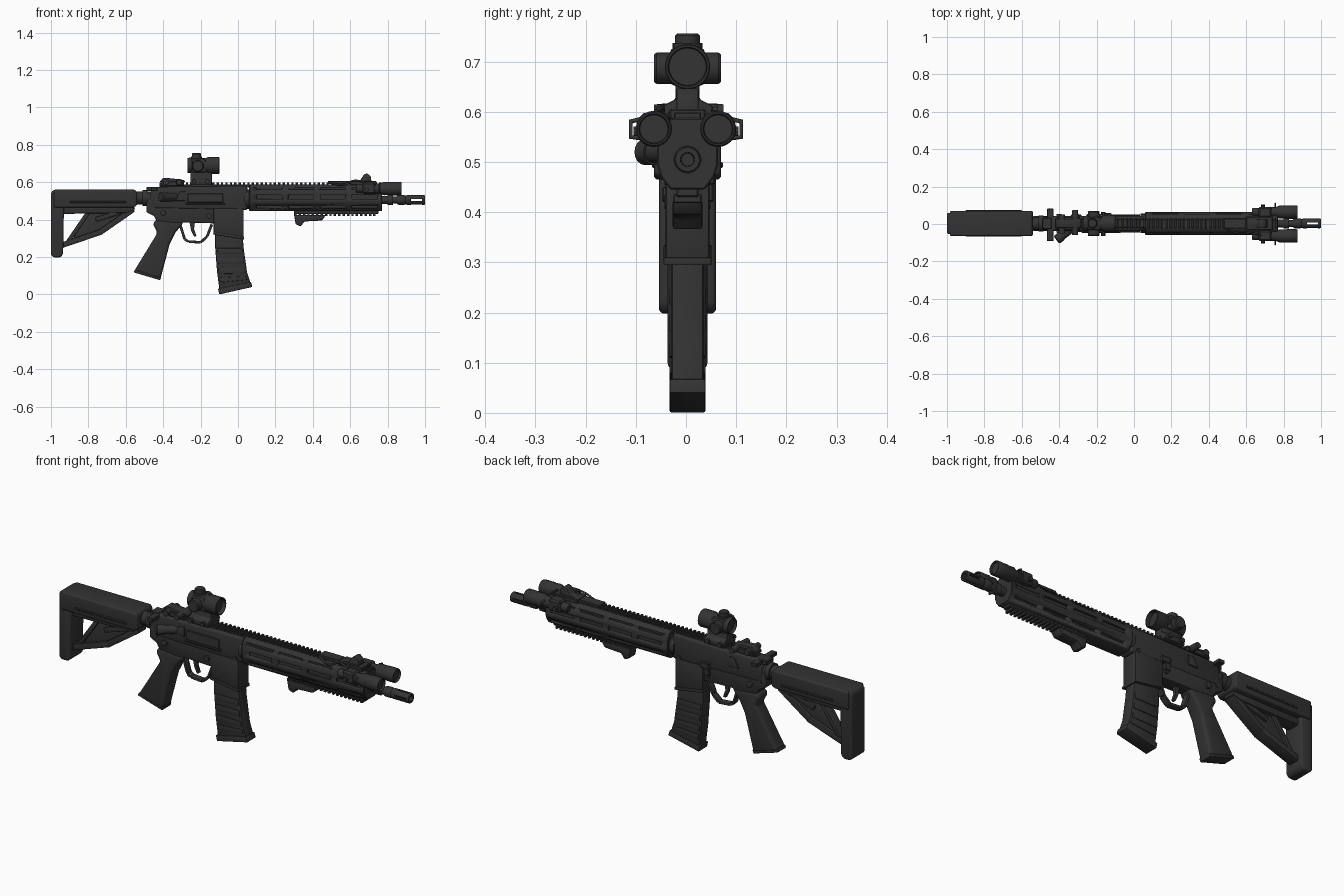
import bpy, bmesh, math
from mathutils import Vector, Matrix

if "Cube" in bpy.data.objects:
    bpy.data.objects.remove(bpy.data.objects["Cube"], do_unlink=True)

mat = bpy.data.materials.new("dark_gunmetal")
mat.use_nodes = True
COLOUR = (0.033, 0.033, 0.033, 1)
mat.diffuse_color = COLOUR
mat.node_tree.nodes["Principled BSDF"].inputs["Base Color"].default_value = COLOUR
C = 0.003  # centre plane of the body


def finish(name, bm, bevel=0, seg=2):
    bmesh.ops.recalc_face_normals(bm, faces=bm.faces)
    me = bpy.data.meshes.new(name)
    bm.to_mesh(me)
    bm.free()
    me.materials.append(mat)
    ob = bpy.data.objects.new(name, me)
    bpy.context.collection.objects.link(ob)
    bpy.ops.object.select_all(action="DESELECT")
    ob.select_set(True)
    bpy.context.view_layer.objects.active = ob
    if bevel:
        mod = ob.modifiers.new("bevel", "BEVEL")
        mod.width, mod.segments, mod.limit_method = bevel, seg, "ANGLE"
        bpy.ops.object.modifier_apply(modifier="bevel")
    bpy.ops.object.shade_smooth_by_angle(angle=math.radians(35))
    return ob


def prism(name, pts, lo, hi, axis="y", bevel=0.004, seg=2):
    """Extrude an outline: (x, z) along y, or (y, z) along x."""
    bm = bmesh.new()
    at = (lambda p, t: (p[0], t, p[1])) if axis == "y" else (lambda p, t: (t, p[0], p[1]))
    a, b = ([bm.verts.new(at(p, t)) for p in pts] for t in (lo, hi))
    n = len(pts)
    bm.faces.new(a)
    bm.faces.new(b)
    for i in range(n):
        bm.faces.new((a[i], a[(i + 1) % n], b[(i + 1) % n], b[i]))
    return finish(name, bm, bevel, seg)


def slab(name, pts, half, bevel=0.004, seg=2):
    return prism(name, pts, C - half, C + half, "y", bevel, seg)


def boxes(name, items, bevel=0.003):
    """One object of boxes, each (x0, x1, y0, y1, z0, z1)."""
    bm = bmesh.new()
    for x0, x1, y0, y1, z0, z1 in items:
        m = Matrix.Translation(((x0 + x1) / 2, (y0 + y1) / 2, (z0 + z1) / 2))
        bmesh.ops.create_cube(bm, size=1, matrix=m @ Matrix.Diagonal((x1 - x0, y1 - y0, z1 - z0, 1)))
    return finish(name, bm, bevel, 1)


def lathe(name, origin, direction, profile, n=24):
    """Revolve (distance, radius) pairs about a direction."""
    bm = bmesh.new()
    m = Matrix.Translation(origin) @ Vector(direction).to_track_quat("Z", "Y").to_matrix().to_4x4()
    rings = [[bm.verts.new(m @ Vector((r * math.cos(i * math.tau / n), r * math.sin(i * math.tau / n), t)))
              for i in range(n)] for t, r in profile]
    for a, b in zip(rings, rings[1:]):
        for i in range(n):
            bm.faces.new((a[i], a[(i + 1) % n], b[(i + 1) % n], b[i]))
    bm.faces.new(rings[0])
    bm.faces.new(rings[-1])
    return finish(name, bm)


def wire(name, pts, radius, smooth=False):
    cu = bpy.data.curves.new(name, "CURVE")
    cu.dimensions, cu.bevel_depth, cu.bevel_resolution, cu.use_fill_caps = "3D", radius, 2, True
    sp = cu.splines.new("BEZIER" if smooth else "POLY")
    target = sp.bezier_points if smooth else sp.points
    target.add(len(pts) - 1)
    for p, co in zip(target, pts):
        if smooth:
            p.co, p.handle_left_type, p.handle_right_type = co, "AUTO", "AUTO"
        else:
            p.co = (*co, 1)
    cu.materials.append(mat)
    bpy.context.collection.objects.link(bpy.data.objects.new(name, cu))


def cut(ob, cutter):
    mod = ob.modifiers.new("cut", "BOOLEAN")
    mod.operation, mod.object = "DIFFERENCE", cutter
    bpy.context.view_layer.objects.active = ob
    bpy.ops.object.modifier_apply(modifier="cut")
    bpy.data.objects.remove(cutter, do_unlink=True)


def strut(name, p, q, half, thick):
    d = Vector((q[0] - p[0], q[1] - p[1])).normalized() * thick / 2
    slab(name, [(p[0] - d.y, p[1] + d.x), (q[0] - d.y, q[1] + d.x),
                (q[0] + d.y, q[1] - d.x), (p[0] + d.y, p[1] - d.x)], half)


# Stock: cheek body, butt pad, skeleton frame
slab("stock_body", [(-.985, .465), (-.985, .56), (-.55, .56), (-.54, .545), (-.54, .475), (-.56, .465)], .067, .026, 4)
slab("stock_keel", [(-.97, .43), (-.97, .49), (-.56, .49), (-.55, .45), (-.6, .435)], .035, .008)
slab("butt_pad", [(-1, .21), (-1, .545), (-.985, .56), (-.95, .56), (-.93, .5), (-.935, .215), (-.95, .198), (-.985, .198)], .057, .016, 3)
boxes("butt_ribs", [(-1, -.94, C - .045, C + .045, z, z + .01) for z in [.24 + .025 * i for i in range(12)]])
strut("stock_lower_strut", (-.95, .26), (-.73, .335), .03, .03)
strut("stock_front_strut", (-.74, .33), (-.56, .455), .03, .03)
strut("stock_inner_strut", (-.91, .28), (-.8, .44), .026, .022)
slab("stock_web", [(-.89, .285), (-.8, .44), (-.6, .44), (-.73, .335)], .014)
strut("stock_lever", (-.76, .4), (-.62, .445), .028, .025)
for s in (-1, 1):
    y = C + s * .064
    boxes("stock_side_rib", [(-.9, -.6, min(y, y + s * .007), max(y, y + s * .007), .488, .5)])

# Buffer tube and castle nut
lathe("buffer_tube", (-.56, C, .515), (1, 0, 0), [(0, .034), (.05, .034), (.05, .043), (.075, .043), (.075, .036), (.11, .036)])

# Receivers
slab("upper_receiver", [(-.47, .46), (-.47, .55), (-.44, .575), (.05, .58), (.05, .45)], .04, .012, 3)
slab("lower_receiver", [(-.49, .44), (-.49, .5), (-.46, .52), (-.42, .5), (.03, .485), (.03, .4), (-.13, .38),
                        (-.29, .385), (-.42, .365), (-.45, .42)], .036, .006)
slab("magazine_well", [(-.13, .325), (-.13, .46), (.03, .46), (.03, .296)], .044, .006)
slab("magazine_well_lip", [(-.133, .32), (-.131, .335), (.033, .309), (.033, .294)], .048, .003)
boxes("charging_handle", [(-.49, -.44, C - .03, C + .03, .552, .575), (-.465, -.43, -.092, .082, .553, .573)])
boxes("ejection_cover", [(-.27, -.08, C - .046, C - .035, .49, .54), (-.28, -.07, C - .05, C - .035, .48, .49)])
slab("brass_deflector", [(-.34, .5), (-.31, .55), (-.28, .55), (-.28, .5)], .047)
lathe("forward_assist", (-.33, C - .025, .52), (-.8, -.6, 0), [(0, .022), (.07, .022), (.07, .026), (.1, .026), (.106, .02)], 16)
boxes("bolt_catch", [(-.17, -.14, C + .03, C + .052, .42, .48), (-.17, -.12, C + .03, C + .055, .455, .485)])
for s in (-1, 1):
    lathe("selector", (-.4, C + s * .03, .435), (0, s, 0), [(0, .015), (.018, .015), (.02, .012)], 16)
    lathe("takedown_pin", (-.455, C + s * .03, .46), (0, s, 0), [(0, .011), (.01, .011)], 12)
    lathe("pivot_pin", (.01, C + s * .03, .465), (0, s, 0), [(0, .011), (.016, .011)], 12)
    lathe("magazine_button", (-.155, C + s * .03, .42), (0, s, 0), [(0, .014), (.016, .014)], 12)

# Grip, trigger and guard
slab("pistol_grip", [(-.555, .125), (-.415, .082), (-.405, .12), (-.365, .27), (-.335, .33), (-.29, .385),
                     (-.44, .4), (-.455, .375), (-.43, .33)], .04, .016, 3)
slab("grip_base", [(-.558, .118), (-.552, .133), (-.41, .093), (-.417, .076)], .036, .003)
guard = [(-.31, .375), (-.285, .295), (-.265, .283), (-.2, .278), (-.165, .31), (-.14, .375)]
for p, q in zip(guard, guard[1:]):
    strut("trigger_guard", p, q, .017, .014)
slab("trigger", [(-.26, .39), (-.23, .39), (-.235, .35), (-.222, .312), (-.235, .308), (-.25, .34)], .009, .002)

# Magazine: curved body with side bands and floor plate
back = [(-.125, .4), (-.122, .25), (-.112, .12), (-.097, .008)]
front = [(.018, .4), (.03, .25), (.048, .12), (.073, .042)]
slab("magazine", back + front[::-1], .032, .008)


def across(t, u):
    i = min(int(t * 3), 2)
    f = t * 3 - i
    e = [Vector(side[i]).lerp(Vector(side[i + 1]), f) for side in (back, front)]
    return tuple(e[0].lerp(e[1], u))


for k in range(4):
    t = .34 + k * .14
    slab("magazine_band", [across(t, .06), across(t, .94), across(t + .08, .94), across(t + .08, .06)], .036, .003)
slab("magazine_floor", [(-.1, 0), (-.107, .03), (.069, .068), (.077, .04)], .036, .004)

# Handguard with lightening slots
half = [(.034, .445), (.053, .47), (.061, .495), (.061, .545), (.048, .575), (.03, .588)]
outline = [(C + y, z) for y, z in half] + [(C - y, z) for y, z in half[::-1]]
handguard = prism("handguard", outline, .06, .77, "x", .003, 1)
slots = []
for s in (-1, 1):
    for x in (.1, .27, .44, .61):
        for y, z, h in ((.062, .52, .011), (.05, .469, .007), (.056, .566, .006)):
            slots.append((x, x + .135, C + s * y - .013, C + s * y + .013, z - h, z + h))
cut(handguard, boxes("slot_cutter", slots, 0))
lathe("barrel_nut", (.035, C, .51), (1, 0, 0), [(0, .052), (.03, .052)], 24)

# Top and bottom rails
boxes("top_rail", [(-.42, .765, C - .022, C + .022, .572, .589)])
boxes("top_rail_teeth", [(x, x + .012, C - .027, C + .027, .584, .599) for x in [-.42 + .0235 * i for i in range(51)]], .002)
boxes("bottom_rail", [(.3, .75, C - .022, C + .022, .43, .452)])
boxes("bottom_rail_teeth", [(x, x + .013, C - .028, C + .028, .418, .436) for x in [.3 + .0235 * i for i in range(19)]], .002)
slab("hand_stop", [(.3, .425), (.308, .375), (.335, .364), (.355, .39), (.45, .395), (.47, .425)], .03, .007)

# Barrel and slotted muzzle
lathe("barrel", (.7, C, .505), (1, 0, 0), [(0, .022), (.1, .022), (.1, .028), (.13, .028), (.13, .018), (.2, .018)])
muzzle = lathe("muzzle_device", (.85, C, .505), (1, 0, 0),
               [(0, .022), (.008, .026), (.04, .026), (.045, .023), (.055, .026), (.145, .026), (.15, .024),
                (.15, .014), (.05, .012)])
cut(muzzle, boxes("prong_cutter", [(.925, .985, C - .05, C + .05, .5, .51)], 0))
cut(muzzle, boxes("prong_cutter", [(.925, .985, C - .005, C + .005, .45, .56)], 0))

# Twin lights with clamps and loops
for s in (-1, 1):
    y, z = s * .064, .566
    lathe("light", (.63, y, z), (1, 0, 0),
          [(0, .018), (.006, .022), (.04, .022), (.045, .027), (.13, .027), (.15, .036), (.18, .034), (.185, .036),
           (.24, .036), (.245, .033), (.245, .03), (.235, .028)])
    boxes("light_clamp", [(.665, .735, min(s * .035, s * .092), max(s * .035, s * .092), .538, .598)], .008)
    wire("light_loop", [(.755, s * .09, .548), (.755, s * .11, .55), (.755, s * .11, .581), (.755, s * .09, .585)], .005)
    lathe("clamp_screw", (.69, s * .085, .56), (0, s, 0), [(0, .011), (.02, .011)], 10)

# Front sight, switch pad and cable
slab("front_sight", [(.6, .59), (.6, .605), (.655, .612), (.672, .64), (.69, .648), (.71, .63), (.715, .59)], .022)
boxes("front_sight_base", [(.6, .74, C - .036, C + .036, .585, .606)])
boxes("switch_pad", [(.48, .6, C - .028, C + .028, .59, .606)])
wire("switch_cable", [(.49, C - .03, .598), (.56, C - .052, .585), (.62, C - .05, .608), (.68, -.06, .6)], .005, True)

# Rear sight
boxes("rear_sight_base", [(-.41, -.29, C - .035, C + .035, .58, .605)])
slab("rear_sight_leaf", [(-.42, .6), (-.4, .624), (-.35, .62), (-.29, .612), (-.28, .6)], .024)
lathe("rear_sight_knob", (-.315, -.06, .6), (0, 1, 0), [(0, .015), (.02, .017), (.115, .017), (.135, .015)], 16)
lathe("rear_sight_drum", (-.385, -.05, .6), (0, 1, 0), [(0, .016), (.1, .016)], 12)

# Optic on its mount
prism("optic_mount", [(C - .048, .585), (C - .05, .612), (C - .024, .625), (C - .024, .665), (C + .024, .665),
                      (C + .024, .625), (C + .05, .612), (C + .048, .585)], -.255, -.14, "x")
for x in (-.235, -.165):
    lathe("mount_screw", (x, -.064, .603), (0, 1, 0), [(0, .012), (.128, .012)], 10)
lathe("optic_tube", (-.27, C, .69), (1, 0, 0),
      [(.012, .034), (0, .036), (0, .04), (.025, .042), (.03, .038), (.1, .039), (.11, .045), (.168, .045),
       (.17, .043), (.17, .039), (.15, .037)], 32)
slab("optic_housing", [(-.25, .652), (-.25, .728), (-.185, .728), (-.165, .71), (-.165, .652)], .035, .01)
lathe("elevation_turret", (-.222, C, .715), (0, 0, 1), [(0, .03), (.022, .03), (.022, .025), (.037, .025), (.041, .021)], 20)
for s in (-1, 1):
    lathe("side_turret", (-.215, C + s * .03, .687), (0, s, 0), [(0, .031), (.032, .031), (.037, .027)], 20)
